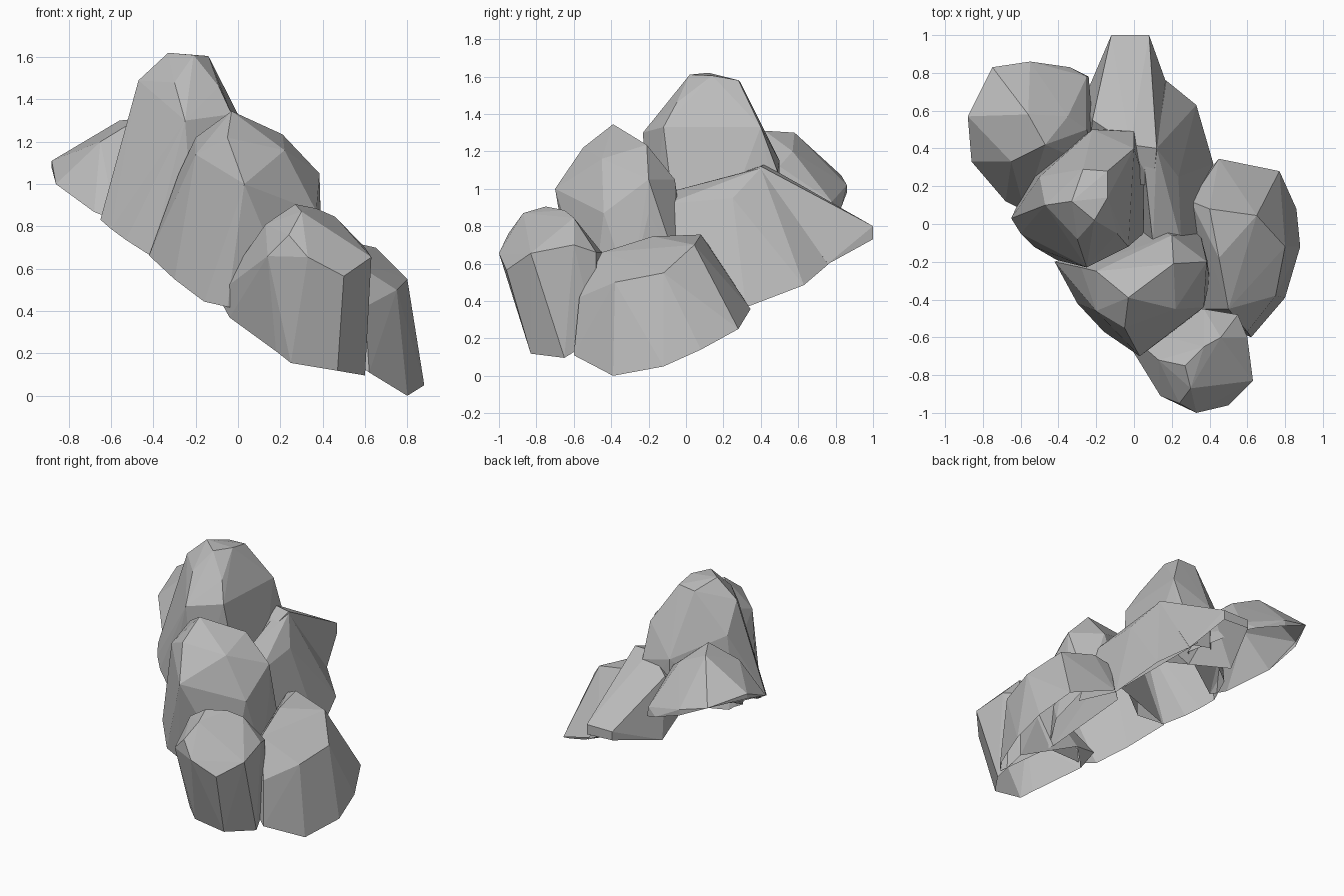
import bpy, bmesh
from mathutils import Vector

stone = bpy.data.materials.new("grey_stone")
stone.diffuse_color = (0.5, 0.5, 0.5, 1)


def slope(x, y):
    """Height of the tilted ground plane the boulders sit on."""
    return max(0.0, 0.50 - 0.50 * x + 0.237 * y)


def boulder(name, foot, crown, lift=0.0):
    """Faceted open-bottomed stone: foot outline on the slope, crown points above.
    A foot point with a third value stands at that height instead."""
    bm = bmesh.new()
    base = {bm.verts.new((p[0], p[1], p[2] if len(p) > 2 else slope(*p) + lift))
            for p in foot}
    for p in crown:
        bm.verts.new(p)
    hull = bmesh.ops.convex_hull(bm, input=bm.verts[:])
    loose = {v for v in hull["geom_interior"] + hull["geom_unused"]
             if isinstance(v, bmesh.types.BMVert)}
    bmesh.ops.delete(bm, geom=list(loose), context="VERTS")
    bm.normal_update()
    # open underside
    down = Vector((-0.5, 0.237, -1)).normalized()
    under = [f for f in bm.faces
             if all(v in base for v in f.verts) and f.normal.dot(down) > 0.25]
    bmesh.ops.delete(bm, geom=under, context="FACES")
    mesh = bpy.data.meshes.new(name)
    bm.to_mesh(mesh)
    bm.free()
    mesh.materials.append(stone)
    obj = bpy.data.objects.new(name, mesh)
    bpy.context.collection.objects.link(obj)


# tall central stone
boulder("peak_boulder",
        [(-.65, .03), (-.6, -.05), (-.53, -.12), (-.41, -.19), (-.2, -.2, .65),
         (.05, -.05, .75), (.07, .18, .75), (.02, .5, .8), (-.22, .5, .85), (-.55, .25)],
        [(-.33, .12, 1.62), (-.21, .02, 1.61), (-.14, .14, 1.605), (-.14, .28, 1.58),
         (-.27, .29, 1.57), (-.09, .32, 1.49), (-.47, .1, 1.49), (-.3, -.08, 1.48),
         (-.25, -.23, 1.3), (-.09, -.05, 1.46), (-.03, -.12, 1.33), (0, .4, 1.33),
         (0, .49, 1.09), (-.22, .5, 1.15), (-.5, .25, 1.3)])

# stone in front of the peak
boulder("middle_boulder",
        [(-.42, -.2), (-.3, -.42), (-.16, -.57), (-.05, -.6, .42), (.3, -.5, .35),
         (.4, -.3, .45), (.35, -.05, .6), (.1, 0, .65)],
        [(-.03, -.39, 1.345), (-.2, -.25, 1.22), (.21, -.21, 1.235), (.385, -.2, 1.05),
         (.39, -.2, .87), (.22, -.45, 1.16), (.03, -.7, 1.0), (-.2, -.46, 1.14),
         (.2, -.06, 1.05), (-.05, -.55, 1.22), (.37, -.44, .87), (-.28, -.23, 1.05)])

# lowest front stone
boulder("front_boulder",
        [(.47, -.83), (.6, -.65), (.25, -.84, .155), (.18, -.8, .21), (-.04, -.58, .37),
         (.1, -.45, .42), (.55, -.48, .2)],
        [(.27, -.75, .905), (.37, -.65, .885), (.46, -.6, .845), (.3, -.87, .87),
         (.33, -1, .655), (.5, -.96, .565), (.63, -.83, .655), (.14, -.91, .66),
         (.13, -.72, .81), (.37, -.45, .66), (.55, -.48, .66), (-.1, -.52, .48),
         (.6, -.6, .7), (.24, -.95, .76)], lift=.05)

# wide stone on the right
boulder("right_boulder",
        [(.45, .345), (.77, .28, .25), (.86, .08, .14), (.88, -.12, .05), (.8, -.39, 0),
         (.62, -.6, .11), (.3, -.45, .35), (.22, .1, .48)],
        [(.65, .045, .7), (.8, -.12, .55), (.75, -.38, .5), (.5, -.45, .66),
         (.45, -.18, .745), (.4, .08, .755), (.3, .12, .7), (.6, -.57, .42)])

# back ridge and its side buttress
boulder("back_ridge",
        [(.08, 1, .73), (-.12, 1, .74), (.17, .75), (-.27, .65, .65),
         (-.25, .25, .85), (.2, .3, .7)],
        [(-.02, .42, 1.13), (.12, .4, 1.12), (.08, 1, .8), (-.12, 1, .8),
         (-.22, .55, 1.05), (.1, .2, 1.05)])
boulder("back_buttress",
        [(.17, .76), (.33, .63), (.42, .32), (.38, -.1, .5), (.05, -.12, .7), (.05, .7, .7)],
        [(.12, .4, 1.11), (.235, .25, .95), (.1, -.1, .98), (.25, -.1, .92), (.05, .35, 1.1)])

# stone on the left
boulder("left_boulder",
        [(-.86, .33, 1), (-.88, .57), (-.75, .83), (-.55, .86), (-.34, .83, .9),
         (-.24, .78, .86), (-.2, .3, .9), (-.58, .07, .83), (-.68, .12)],
        [(-.56, .58, 1.3), (-.47, .42, 1.31), (-.72, .55, 1.2), (-.35, .57, 1.2),
         (-.65, .33, 1.2), (-.88, .57, 1.11), (-.55, .86, 1.02), (-.25, .5, 1.12),
         (-.25, .78, .93)])
